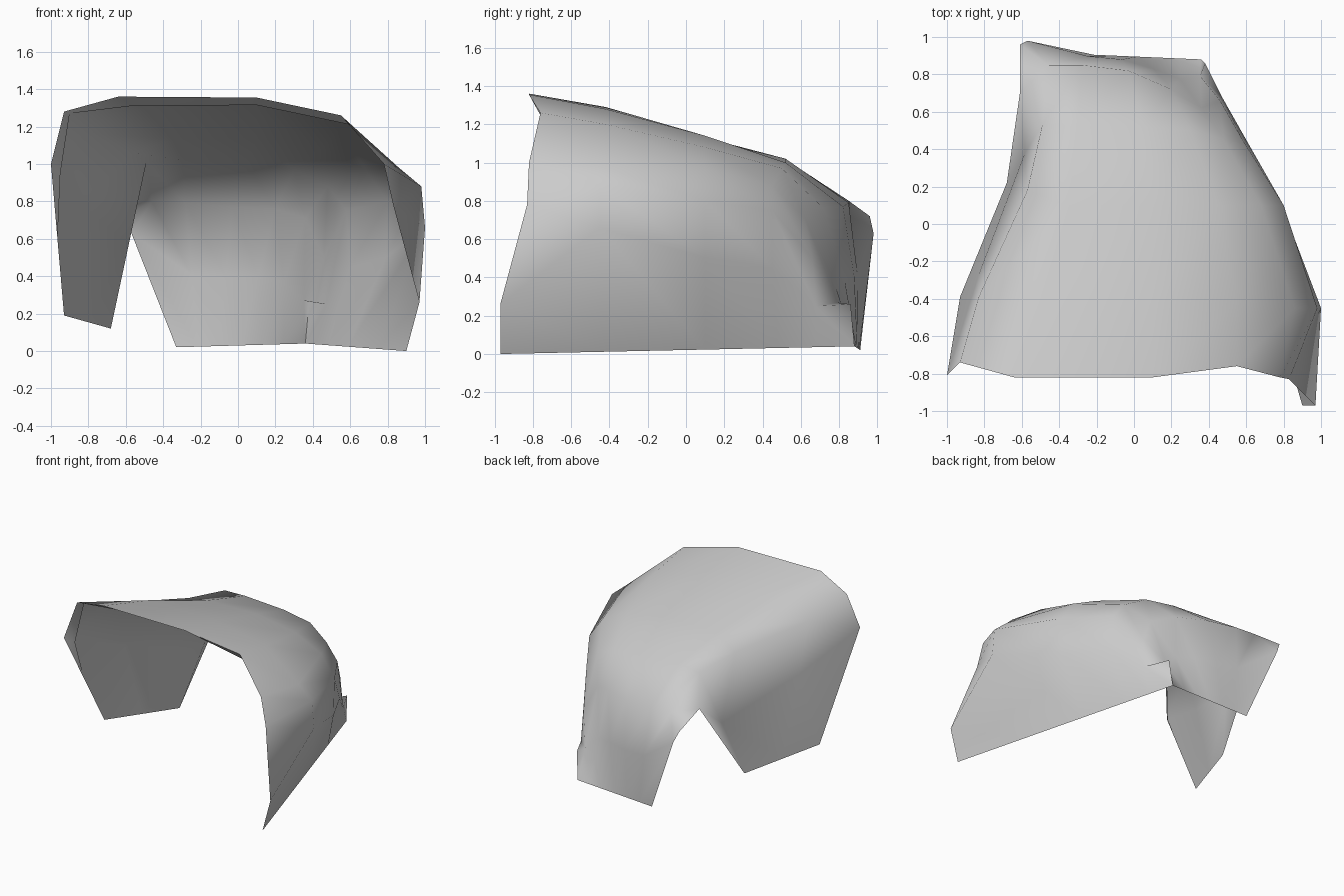
import bpy
import bmesh
import math
from mathutils import Vector

if "Cube" in bpy.data.objects:
    bpy.data.objects.remove(bpy.data.objects["Cube"], do_unlink=True)

# One plain colour for the whole shell
grey = bpy.data.materials.new("light_grey")
grey.use_nodes = True
tone = (0.6, 0.6, 0.6, 1.0)
grey.diffuse_color = tone
grey.node_tree.nodes["Principled BSDF"].inputs["Base Color"].default_value = tone


def points(*coords):
    return [Vector(c) for c in coords]


def spread(start, end, steps):
    """Evenly spaced points along a straight hem."""
    return [start.lerp(end, i / (steps - 1)) for i in range(steps)]


def loft(name, rows):
    """Skin a sheet through rows of points, welding collapsed ends."""
    bm = bmesh.new()
    grid = [[bm.verts.new(p) for p in row] for row in rows]
    for low, high in zip(grid, grid[1:]):
        for a, b, c, d in zip(low, low[1:], high[1:], high):
            bm.faces.new((a, b, c, d))
    bmesh.ops.remove_doubles(bm, verts=bm.verts, dist=0.001)
    bmesh.ops.recalc_face_normals(bm, faces=bm.faces)
    if sum(f.normal.z * f.calc_area() for f in bm.faces) < 0:
        bmesh.ops.reverse_faces(bm, faces=bm.faces)
    mesh = bpy.data.meshes.new(name)
    bm.to_mesh(mesh)
    bm.free()
    mesh.materials.append(grey)
    obj = bpy.data.objects.new(name, mesh)
    bpy.context.collection.objects.link(obj)
    bpy.ops.object.select_all(action="DESELECT")
    obj.select_set(True)
    bpy.context.view_layer.objects.active = obj
    bpy.ops.object.shade_smooth_by_angle(angle=math.radians(85))


# Key corners of the lower hems
tip, corner, back_end = points((.9, -.97, 0), (.36, .88, .04), (-.33, .91, .02))
flap_front, flap_back = points((-.93, -.39, .19), (-.68, .22, .12))
notch, tail, tail_low = points((-.61, .7, .81), (-.61, .96, .72), (-.57, .98, .63))
apex = Vector((-.49, .53, 1.01))


def side_hem(y):
    return tip.lerp(corner, (y - tip.y) / (corner.y - tip.y))


# Arches from the right flap, over the roof, to the left wall
front_rim = [flap_front] + points(
    (-1, -.81, 1), (-.93, -.74, 1.28), (-.64, -.82, 1.36), (.1, -.82, 1.355),
    (.55, -.76, 1.26), (.78, -.82, 1), (.83, -.83, .78), (.97, -.97, .26)) + [tip]
shoulder = [flap_front.lerp(flap_back, .5)] + points(
    (-.83, -.27, .78), (-.83, -.39, 1.17), (-.5, -.42, 1.29), (.1, -.42, 1.28),
    (.55, -.42, 1.2), (.86, -.45, .98), (.98, -.45, .88), (1, -.45, .66)) + [side_hem(-.43)]
middle = [flap_back, flap_back.lerp(apex, .5)] + points(
    (-.57, .18, 1.06), (-.35, .1, 1.13), (.1, .1, 1.14),
    (.45, .1, 1.08), (.68, .1, .97), (.8, .1, .8), (.79, .1, .5)) + [side_hem(.1)]
rear = [notch, notch, apex] + points(
    (-.3, .52, 1.02), (.05, .52, 1.0),
    (.3, .5, .97), (.48, .45, .88), (.58, .45, .75), (.6, .45, .45)) + [side_hem(.48)]
nape = [tail, tail] + points(
    (-.46, .85, .8), (-.28, .85, .79), (-.03, .82, .77),
    (.2, .72, .76), (.36, .62, .71), (.46, .66, .5), (.47, .68, .25)) + [side_hem(.68)]

# Back panel: straight hem, with a slightly bulged row above it
back_hem = [back_end] * 2 + spread(back_end, corner, 7) + [corner]
back_wall = [tail_low] * 3
for upper, lower in zip(nape[3:8], back_hem[3:8]):
    back_wall.append(upper.lerp(lower, .5) + Vector((0, .02, 0)))
back_wall += [corner + Vector((.02, -.02, .22)), corner]

loft("curved_shell", [front_rim, shoulder, middle, rear, nape, back_wall, back_hem])

# Narrow lip turned under the front edge of the roof and the right flap
lip_start = flap_front.lerp(front_rim[1], .5)
lip_inner = points((-.95, -.74, .95), (-.9, -.69, 1.27), (-.57, -.73, 1.31),
                   (.1, -.73, 1.315), (.6, -.74, 1.21))
loft("front_lip", [[lip_start] + front_rim[1:6], [lip_start] + lip_inner])
